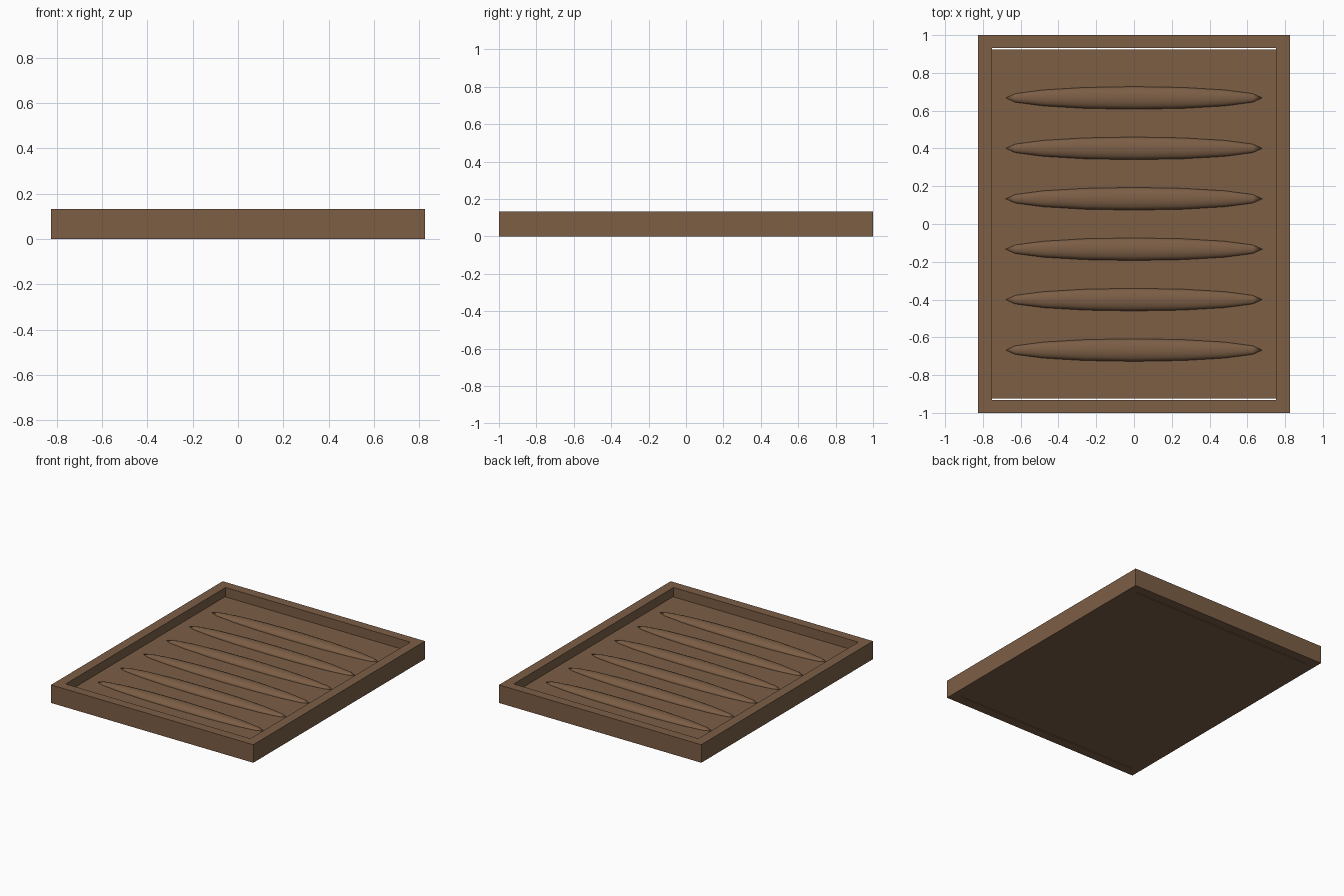
import bpy, bmesh
from math import radians
from mathutils import Matrix

cube = bpy.data.objects.get("Cube")
if cube:
    bpy.data.objects.remove(cube, do_unlink=True)

HALF_X, HALF_Y, HEIGHT = 0.825, 1.0, 0.133
IN_X, IN_Y = 0.753, 0.931
FLOOR = 0.067

wood = bpy.data.materials.new("brown_wood")
wood.use_nodes = True
colour = (0.2, 0.112, 0.06, 1)
wood.diffuse_color = colour
wood.node_tree.nodes["Principled BSDF"].inputs["Base Color"].default_value = colour


def make_object(name, bm):
    bmesh.ops.recalc_face_normals(bm, faces=bm.faces)
    mesh = bpy.data.meshes.new(name)
    bm.to_mesh(mesh)
    bm.free()
    mesh.materials.append(wood)
    obj = bpy.data.objects.new(name, mesh)
    bpy.context.collection.objects.link(obj)
    return obj


# Raised rim: a rectangular ring with mitred corners
bm = bmesh.new()
corners = [(-1, -1), (1, -1), (1, 1), (-1, 1)]
loops = []
for x, y, z in [(HALF_X, HALF_Y, 0), (HALF_X, HALF_Y, HEIGHT),
                (IN_X, IN_Y, HEIGHT), (IN_X, IN_Y, 0)]:
    loops.append([bm.verts.new((sx * x, sy * y, z)) for sx, sy in corners])
for a, b in zip(loops, loops[1:] + loops[:1]):
    for i in range(4):
        j = (i + 1) % 4
        bm.faces.new((a[i], a[j], b[j], b[i]))
make_object("rim", bm)

# Base panel, leaving a narrow slit at the front and back
bm = bmesh.new()
bmesh.ops.create_cube(bm, size=1, matrix=Matrix.Translation((0, 0, FLOOR / 2))
                      @ Matrix.Diagonal((2 * IN_X, 2 * IN_Y - 0.014, FLOOR, 1)))
make_object("base_panel", bm)

# Six long rounded ridges half sunk in the panel
for i in range(6):
    bm = bmesh.new()
    place = (Matrix.Translation((0, (i - 2.5) * 0.267, FLOOR))
             @ Matrix.Diagonal((0.68, 0.06, 0.033, 1))
             @ Matrix.Rotation(radians(90), 4, "Y"))
    bmesh.ops.create_uvsphere(bm, u_segments=16, v_segments=8, radius=1, matrix=place)
    for face in bm.faces:
        face.smooth = True
    make_object(f"ridge_{i + 1}", bm)
